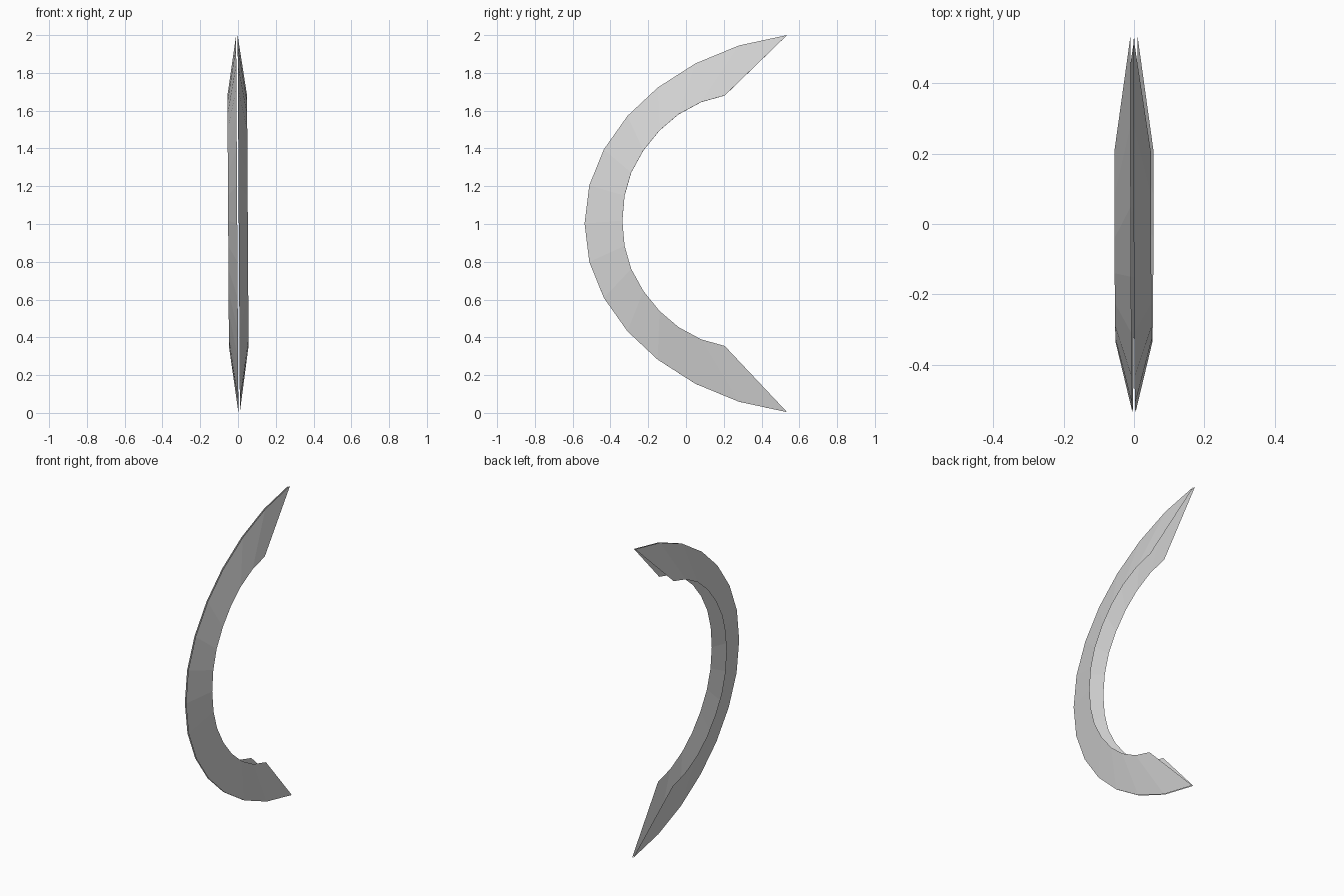
import bpy, bmesh

if "Cube" in bpy.data.objects:
    bpy.data.objects.remove(bpy.data.objects["Cube"])

# Pale grey blade material
grey = bpy.data.materials.new("pale_grey")
grey.use_nodes = True
colour = (0.67, 0.67, 0.67, 1)
grey.diffuse_color = colour
grey.node_tree.nodes["Principled BSDF"].inputs["Base Color"].default_value = colour

# Upper half profiles as (y, height above the middle), from end to middle
OUTER = [(.535, .998), (.28, .943), (.05, .848), (-.15, .72),
         (-.31, .57), (-.435, .393), (-.512, .203), (-.537, 0)]
INNER = [(.205, .663), (.08, .628), (-.04, .563), (-.14, .478),
         (-.225, .373), (-.29, .255), (-.325, .133), (-.337, 0)]
HALF_GAP, HALF_WIDTH = .004, .052


def arc(bm, half, x, lift):
    """Verts of a full arc: the half profile and its reflection below."""
    full = half + [(y, -h) for y, h in reversed(half[:-1])]
    return [bm.verts.new((x, y, h + lift)) for y, h in full]


# One sloping side of the crescent, a strip between the two arcs
bm = bmesh.new()
outer = arc(bm, OUTER, HALF_GAP, .002)
inner = arc(bm, INNER, HALF_WIDTH, .017)
for i in range(len(outer) - 1):
    bm.faces.new((outer[i], outer[i + 1], inner[i + 1], inner[i]))
mesh = bpy.data.meshes.new("crescent_blade")
bm.to_mesh(mesh)
bm.free()
mesh.materials.append(grey)

# The opposite side is mirrored, and the blade leans very slightly
blade = bpy.data.objects.new("crescent_blade", mesh)
bpy.context.collection.objects.link(blade)
mirror = blade.modifiers.new("other_side", 'MIRROR')
mirror.use_mirror_merge = False
blade.location.z = 1
blade.rotation_euler.y = -.006
